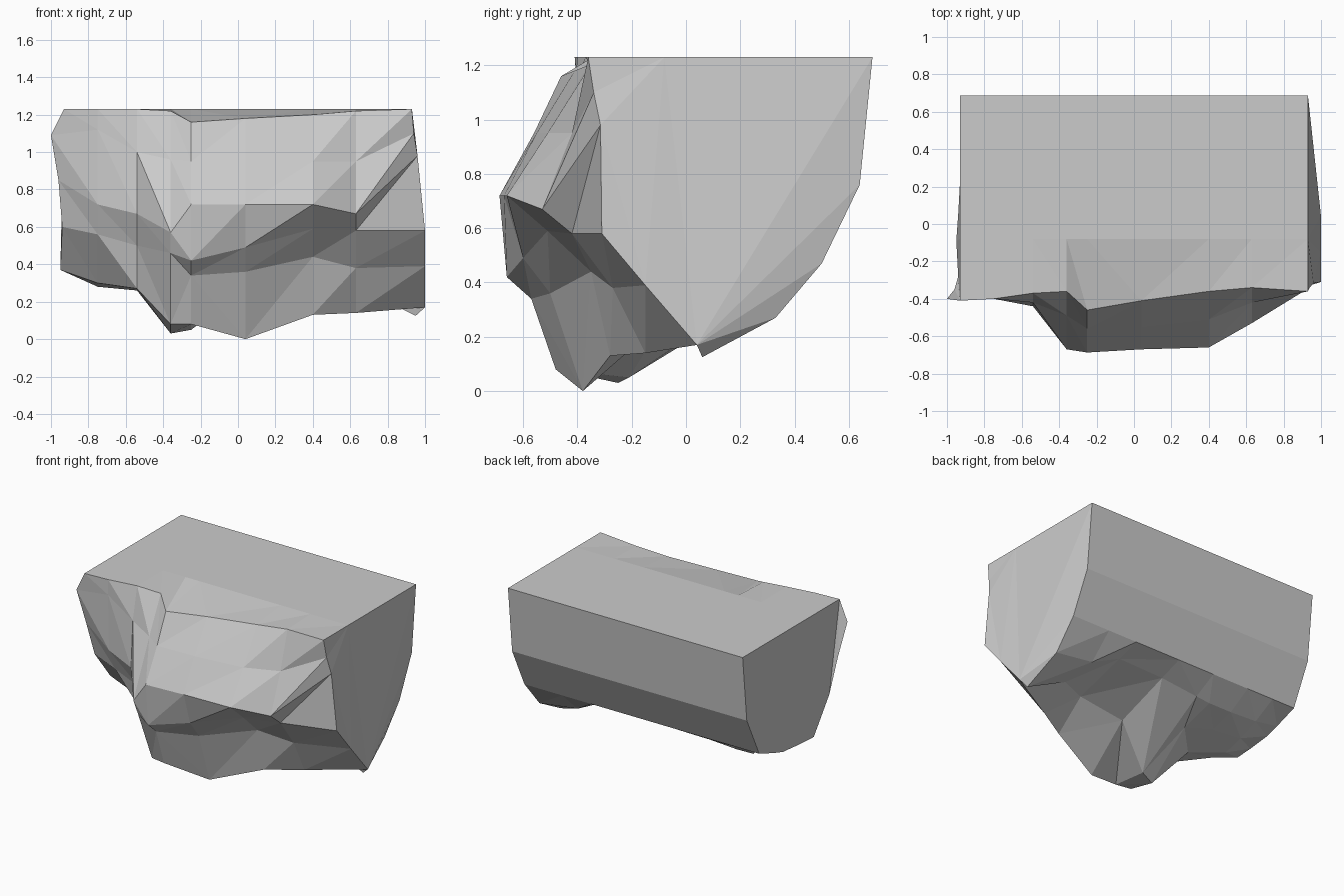
import bpy, bmesh

# Rear outline (y, z) shared by every slice: back -> flat top
BACK = [(.50, .47), (.64, .76), (.687, 1.23), (-.08, 1.23)]

# Rear underside edge on each slice (arched in the middle)
UNDER_Y = .33
UNDER_Z = [.41, .38, .37, .37, .38, .41, .42, .31, .27]

# Front outline of each slice along x, from top rim over the brow and
# recess down to the lower lobe and the hollow underneath
SLICES = [
    (-.93, [(-.41, 1.23), (-.40, 1.09), (-.35, .85), (-.28, .60), (-.09, .37), (.05, .37), (.23, .38)]),
    (-.75, [(-.40, 1.23), (-.40, 1.12), (-.39, .72), (-.32, .56), (-.10, .30), (.03, .28), (.18, .32)]),
    (-.54, [(-.37, 1.23), (-.42, 1.0), (-.44, .67), (-.35, .50), (-.29, .27), (-.10, .26), (.15, .32)]),
    (-.36, [(-.36, 1.22), (-.49, .96), (-.67, .57), (-.62, .46), (-.46, .08), (-.25, .03), (.08, .30)]),
    (-.25, [(-.46, 1.16), (-.56, .95), (-.687, .72), (-.66, .42), (-.57, .34), (-.48, .08), (-.21, .05)]),
    (.04, [(-.41, 1.18), (-.55, .95), (-.67, .72), (-.60, .49), (-.50, .36), (-.38, 0), (-.07, .27)]),
    (.40, [(-.36, 1.20), (-.51, .95), (-.66, .72), (-.51, .59), (-.35, .44), (-.28, .13), (-.06, .31)]),
    (.63, [(-.34, 1.22), (-.42, .95), (-.53, .67), (-.42, .58), (-.27, .38), (-.15, .14), (.06, .28)]),
    (.93, [(-.36, 1.23), (-.34, 1.10), (-.315, .98), (-.31, .58), (-.15, .39), (.04, .17), (.06, .125)]),
]
PEAK = 4  # slice where the bulge is deepest

# Outward lean of the two end faces, per front point
LEAN = {0: [0, -.07, -.03, -.01, -.02, -.01, 0],
        len(SLICES) - 1: [0, .01, .03, .07, .07, .07, .02]}

bm = bmesh.new()
rings = []
for i, (x, front) in enumerate(SLICES):
    lean = LEAN.get(i, []) + [0] * 12
    pts = front + [(UNDER_Y, UNDER_Z[i])] + BACK
    rings.append([bm.verts.new((x + lean[j], y, z)) for j, (y, z) in enumerate(pts)])

# Skin between slices; facet diagonals fan out from the bulge
n = len(rings[0])
for i, (a, b) in enumerate(zip(rings, rings[1:])):
    for j in range(n):
        k = (j + 1) % n
        if i <= PEAK and not (i == PEAK and j < 4):
            tris = (a[j], a[k], b[k]), (a[j], b[k], b[j])
        else:
            tris = (a[j], a[k], b[j]), (a[k], b[k], b[j])
        for t in tris:
            bm.faces.new(t)

# Cap the ends
caps = [bm.faces.new(rings[0]), bm.faces.new(rings[-1])]
bmesh.ops.triangulate(bm, faces=caps)
bmesh.ops.recalc_face_normals(bm, faces=bm.faces[:])

mesh = bpy.data.meshes.new("rock_ledge")
bm.to_mesh(mesh)
bm.free()
bpy.context.collection.objects.link(bpy.data.objects.new("rock_ledge", mesh))
